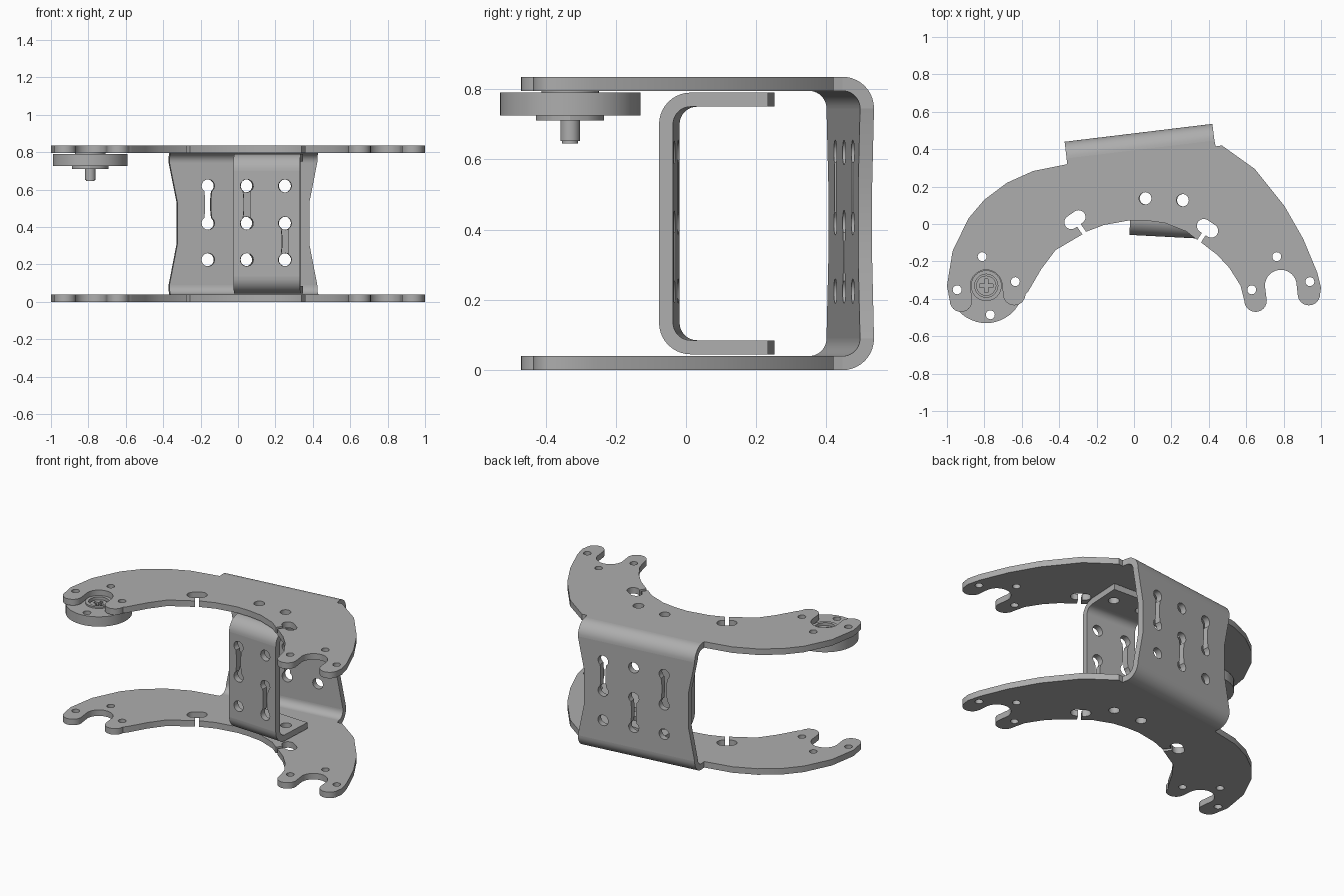
import bpy, bmesh
from math import sin, cos, pi, radians
from mathutils import Matrix, Vector

cube = bpy.data.objects.get("Cube")
if cube:
    bpy.data.objects.remove(cube, do_unlink=True)

metal = bpy.data.materials.new("brushed grey metal")
metal.use_nodes = True
GREY = (0.42, 0.42, 0.42, 1)
metal.diffuse_color = GREY
metal.node_tree.nodes["Principled BSDF"].inputs["Base Color"].default_value = GREY

T = 0.04          # sheet thickness
HEIGHT = 0.835    # overall height
HOLE = 0.035      # radius of the mounting holes


def arc(cx, cy, r, a0, a1, n=12):
    return [(cx + r * cos(radians(a0 + (a1 - a0) * i / n)),
             cy + r * sin(radians(a0 + (a1 - a0) * i / n))) for i in range(n + 1)]


def circle(cx, cy, r, n=24):
    return arc(cx, cy, r, 0, 360, n)[:-1]


def sheet(name, outline, holes=(), thick=T, matrix=Matrix()):
    """Flat profile with holes, extruded evenly either side of its plane."""
    curve = bpy.data.curves.new(name, 'CURVE')
    curve.dimensions, curve.fill_mode, curve.extrude = '2D', 'BOTH', thick / 2
    for loop in [outline, *holes]:
        spline = curve.splines.new('POLY')
        spline.points.add(len(loop) - 1)
        for point, (x, y) in zip(spline.points, loop):
            point.co = (x, y, 0, 1)
        spline.use_cyclic_u = True
    temp = bpy.data.objects.new(name + " profile", curve)
    bpy.context.collection.objects.link(temp)
    graph = bpy.context.evaluated_depsgraph_get()
    mesh = bpy.data.meshes.new_from_object(temp.evaluated_get(graph))
    bpy.data.objects.remove(temp)
    bpy.data.curves.remove(curve)
    bm = bmesh.new()
    bm.from_mesh(mesh)
    bmesh.ops.remove_doubles(bm, verts=bm.verts, dist=1e-5)
    bmesh.ops.recalc_face_normals(bm, faces=bm.faces)
    bm.to_mesh(mesh)
    bm.free()
    mesh.name = name
    mesh.materials.clear()
    mesh.materials.append(metal)
    obj = bpy.data.objects.new(name, mesh)
    obj.matrix_world = matrix
    bpy.context.collection.objects.link(obj)
    bpy.ops.object.select_all(action='DESELECT')
    obj.select_set(True)
    bpy.context.view_layer.objects.active = obj
    bpy.ops.object.shade_smooth_by_angle(angle=radians(30))
    return obj


def at(z, x=0, y=0):
    return Matrix.Translation((x, y, z))


def axes(origin, x, y, z):
    m = Matrix((x, y, z)).transposed().to_4x4()
    m.translation = origin
    return m


def dogbone(x, z0, z1):
    """Two round holes joined by a narrow waist."""
    mid, w = (z0 + z1) / 2, 0.016
    return (arc(x, z1, HOLE, -55, 235) + [(x - w, mid + 0.03), (x - w, mid - 0.03)]
            + arc(x, z0, HOLE, 125, 415) + [(x + w, mid - 0.03), (x + w, mid + 0.03)])


def column(x, long_on_top):
    low, mid, high = 0.225, 0.42, 0.62
    if long_on_top:
        return [dogbone(x, mid, high), circle(x, low, HOLE)]
    return [dogbone(x, low, mid), circle(x, high, HOLE)]


def channel(name, middle, angle, half, z0, z1, radius, waist, holes):
    """Upright web with a rounded bend at top and bottom; returns its frame."""
    u = Vector((cos(angle), sin(angle), 0))
    n = Vector((-u.y, u.x, 0))
    up = Vector((0, 0, 1))
    mid = Vector((*middle, 0))
    lo, hi = z0 + radius, z1 - radius
    web = [(half, lo), (half - waist, 0.31), (half - waist, 0.53), (half, hi)]
    web += [(-s, z) for s, z in reversed(web)]
    sheet(name + "_web", web, holes, T, axes(mid - n * T / 2, u, up, -n))
    for label, z, a0, a1 in (("lower", lo, -90, 0), ("upper", hi, 90, 0)):
        ring = arc(0, 0, radius, a0, a1, 10) + arc(0, 0, radius - T, a1, a0, 10)
        sheet(f"{name}_{label}_bend", ring, (), 2 * half,
              axes(mid - n * radius + up * z, n, up, u))
    return mid, u, n


# Outer frame: back web and bends
BEND = 0.09
TILT = radians(6.9)
mid, u, n = channel("frame", (0.024, 0.4875), TILT, 0.398, 0, HEIGHT, BEND, 0.043,
                    column(-0.19, True) + column(0.017, False) + column(0.226, True))
tab_left = (mid - u * 0.398 - n * BEND).to_2d()
tab_right = (mid + u * 0.398 - n * BEND).to_2d()


def keyhole(cx, cy, tilt, depth):
    """Slotted hole opening to the inner edge through a narrow slit."""
    t = radians(tilt)
    r, s, w = 0.037, 0.024, 0.012
    pts = [(w, -r - depth), (w, -r)] + arc(s, 0, r, -90, 90) \
        + arc(-s, 0, r, 90, 270) + [(-w, -r), (-w, -r - depth)]
    return [(cx + x * cos(t) - y * sin(t), cy + x * sin(t) + y * cos(t)) for x, y in pts]


def foot(cx, cy):
    """Fork end: lobe, round notch, lobe."""
    return (arc(cx + 0.15, cy - 0.045, 0.06, 0, -180)
            + arc(cx, cy, 0.085, 0, 180, 16)
            + arc(cx - 0.135, cy - 0.08, 0.06, 0, -180))


def bolt_circle(cx, cy, count):
    return [circle(cx + 0.157 * cos(a), cy + 0.157 * sin(a), 0.024, 16)
            for a in (radians(8 + 90 * i) for i in range(count))]


# Crescent plates at top and bottom of the frame
RIGHT, LEFT = (0.785, -0.33), (-0.79, -0.33)
crescent = [(-1.0, -0.33), (-0.97, -0.145), (-0.885, 0.03), (-0.80, 0.13), (-0.68, 0.22),
            (-0.54, 0.283), (-0.357, 0.32), tuple(tab_left), tuple(tab_right),
            (0.437, 0.415), (0.47, 0.42), (0.645, 0.295), (0.805, 0.095),
            (0.905, -0.08), (0.98, -0.26), (1.0, -0.34)]
crescent += foot(*RIGHT)
crescent += [(0.57, -0.33), (0.51, -0.235), (0.445, -0.165)]
crescent += keyhole(0.393, -0.023, -33, 0.045)
crescent += [(0.28, -0.04), (0.165, 0.005), (0.07, 0.018), (-0.02, 0.02), (-0.16, -0.005)]
crescent += keyhole(-0.316, 0.023, 35, 0.05)
crescent += [(-0.42, -0.14), (-0.495, -0.24), (-0.565, -0.36)]
crescent += foot(*LEFT)
plate_holes = [circle(0.06, 0.137, 0.033), circle(0.26, 0.127, 0.033)]
plate_holes += bolt_circle(*RIGHT, 3) + bolt_circle(*LEFT, 3)
for name, z in (("lower_plate", T / 2), ("upper_plate", HEIGHT - T / 2)):
    sheet(name, crescent, plate_holes, T, at(z))

# Inner bracket: front web, bends and two flanges
Z0, Z1 = 0.045, 0.79
mid, u, n = channel("bracket", (0.153, -0.0675), radians(177), 0.178, Z0, Z1, BEND, 0,
                    column(0.106, True) + column(-0.098, False))
flange = [(-0.178, -BEND), (0.178, -BEND), (0.178, -0.31), (-0.178, -0.31)]
flange_holes = [circle(s, -0.2, 0.033) for s in (0.1, -0.1)]
for name, z in (("bracket_lower_flange", Z0 + T / 2), ("bracket_upper_flange", Z1 - T / 2)):
    sheet(name, flange, flange_holes, T,
          axes(mid + Vector((0, 0, z)), u, n, Vector((0, 0, 1))))


# Round horn hanging under the left fork
def layer(name, outline, holes, z0, z1):
    sheet(name, outline, holes, z1 - z0, at((z0 + z1) / 2, *LEFT))


layer("horn_disc", circle(0, 0, 0.2, 48), [circle(0, 0, 0.062)] + bolt_circle(0, 0, 4),
      0.725, 0.79)
layer("horn_collar", circle(0, 0, 0.082, 32), [circle(0, 0, 0.062)], 0.79, 0.8)
layer("horn_hub", circle(0, 0, 0.097, 12), [], 0.71, 0.725)
layer("horn_floor", circle(0, 0, 0.063), [], 0.724, 0.765)
a, b = 0.01, 0.035
cross = [(b, -a), (b, a), (a, a), (a, b), (-a, b), (-a, a),
         (-b, a), (-b, -a), (-a, -a), (-a, -b), (a, -b), (a, -a)]
layer("screw_head", circle(0, 0, 0.054), [cross], 0.765, 0.785)
layer("screw_shank", circle(0, 0, 0.028), [], 0.652, 0.71)
layer("screw_tip", circle(0, 0, 0.023), [], 0.645, 0.652)
